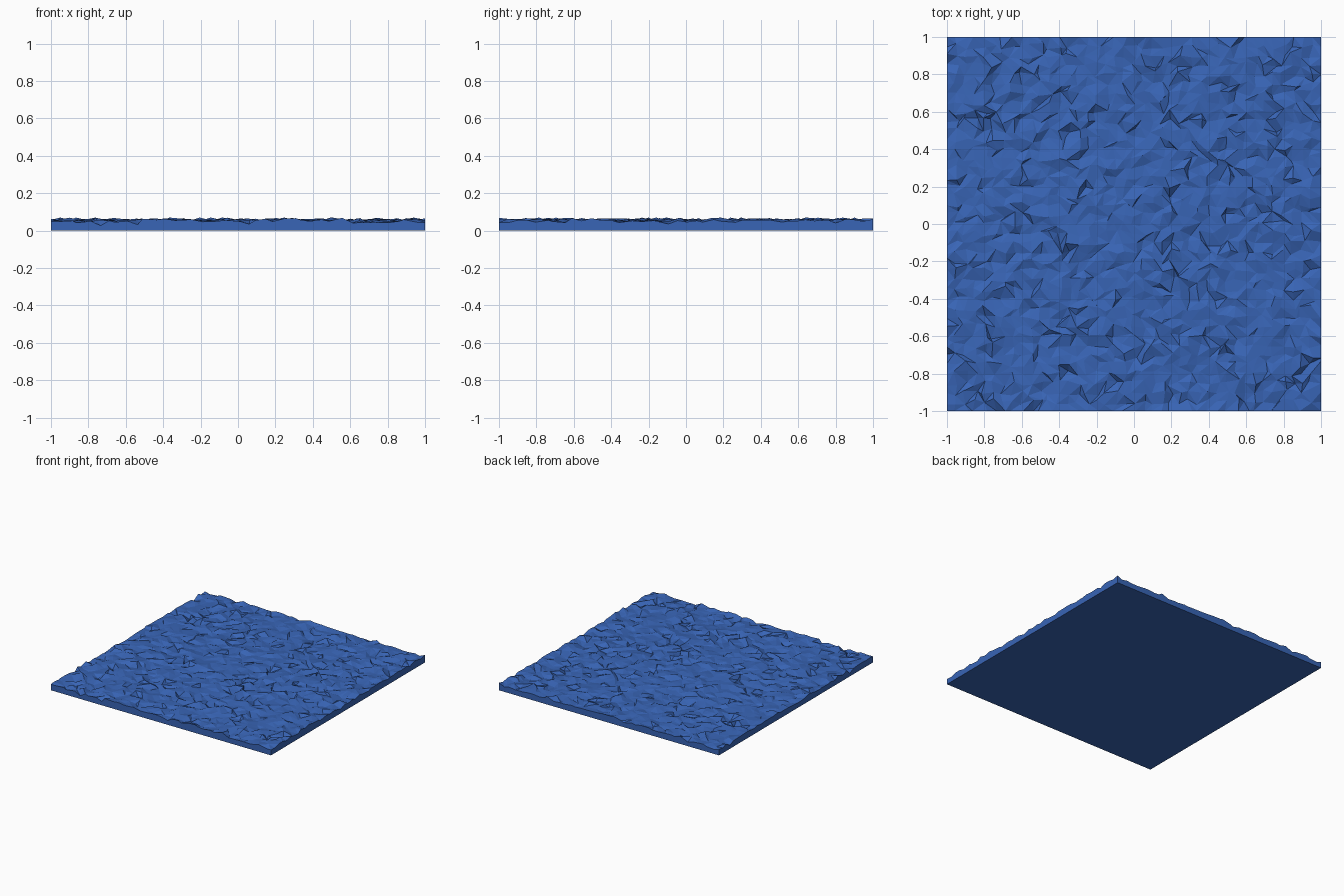
import bpy, bmesh, random

if "Cube" in bpy.data.objects:
    bpy.data.objects.remove(bpy.data.objects["Cube"])

random.seed(7)
N = 40           # cells per side
STEP = 2 / N

mat = bpy.data.materials.new("water_blue")
mat.diffuse_color = (0.04, 0.13, 0.47, 1)
mat.use_nodes = True
mat.node_tree.nodes["Principled BSDF"].inputs["Base Color"].default_value = mat.diffuse_color

bm = bmesh.new()

# Rippled top: jittered grid with random heights, mostly level with some dips
def top_vert(i, j):
    x, y = -1 + i * STEP, -1 + j * STEP
    if 0 < i < N:
        x += random.uniform(-0.36, 0.36) * STEP
    if 0 < j < N:
        y += random.uniform(-0.36, 0.36) * STEP
    z = 0.051 + random.gauss(0, 0.0075)
    if random.random() < 0.06:
        z -= random.uniform(0.005, 0.015)
    return bm.verts.new((x, y, min(max(z, 0.025), 0.07)))

top = [[top_vert(i, j) for j in range(N + 1)] for i in range(N + 1)]
for i in range(N):
    for j in range(N):
        a, b, c, d = top[i][j], top[i + 1][j], top[i + 1][j + 1], top[i][j + 1]
        tris = ((a, b, c), (a, c, d)) if random.random() < 0.5 else ((a, b, d), (b, c, d))
        for t in tris:
            bm.faces.new(t)

# Straight side walls and flat underside
rim = ([top[i][0] for i in range(N)] + [top[N][j] for j in range(N)] +
       [top[i][N] for i in range(N, 0, -1)] + [top[0][j] for j in range(N, 0, -1)])
base = [bm.verts.new((v.co.x, v.co.y, 0)) for v in rim]
for k in range(len(rim)):
    n = (k + 1) % len(rim)
    bm.faces.new((base[k], base[n], rim[n], rim[k]))
bm.faces.new(base[::-1])

mesh = bpy.data.meshes.new("water_slab")
bm.to_mesh(mesh)
bm.free()
mesh.materials.append(mat)
slab = bpy.data.objects.new("water_slab", mesh)
bpy.context.collection.objects.link(slab)
